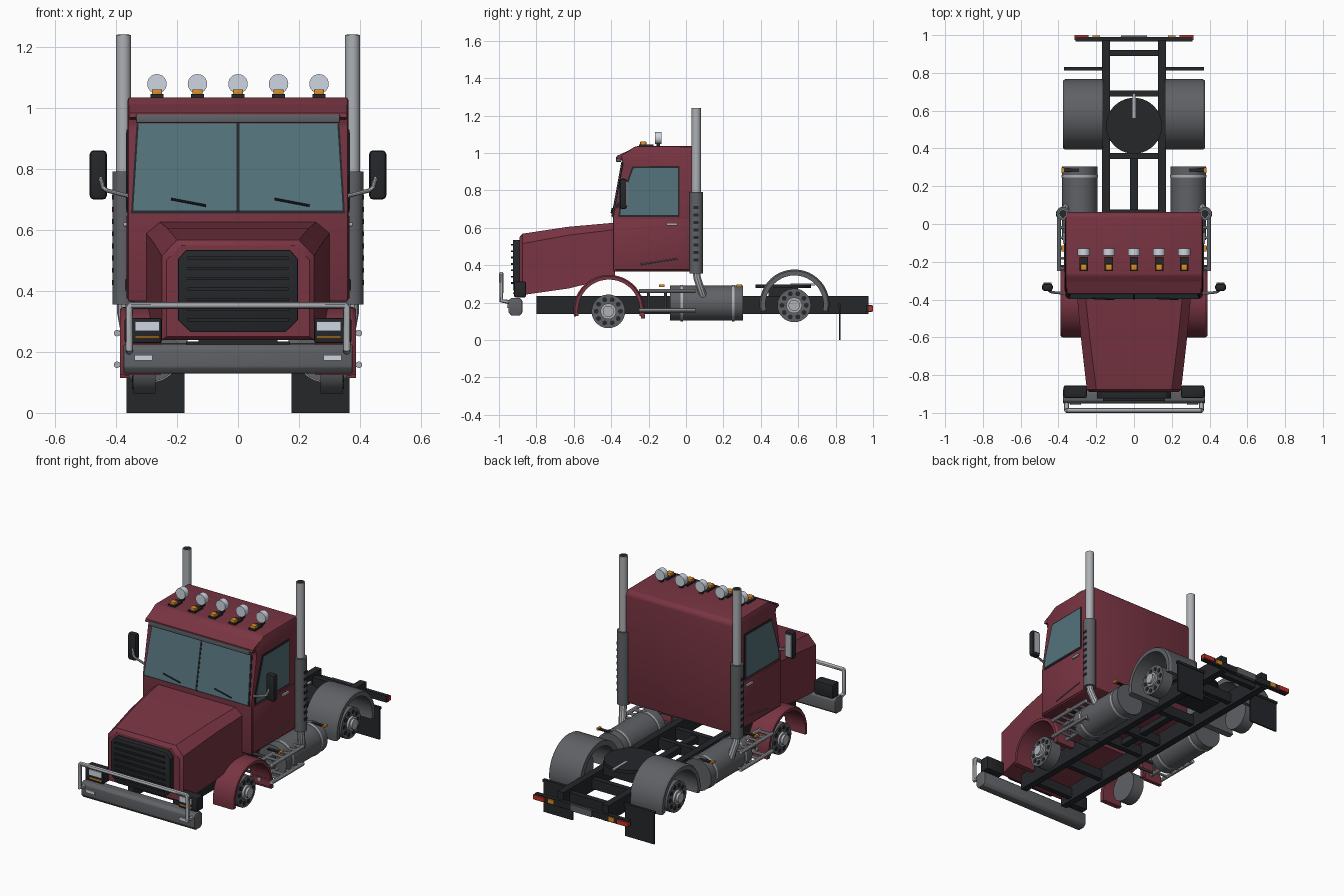
import bpy, bmesh, math
from mathutils import Vector, Matrix

if "Cube" in bpy.data.objects:
    bpy.data.objects.remove(bpy.data.objects["Cube"])

def material(name, rgb):
    m = bpy.data.materials.new(name)
    m.diffuse_color = (*rgb, 1)
    m.use_nodes = True
    m.node_tree.nodes["Principled BSDF"].inputs["Base Color"].default_value = m.diffuse_color
    return m

RED = material("red_paint", (0.19, 0.035, 0.055))
DARK = material("dark_plastic", (0.018, 0.02, 0.023))
STEEL = material("dull_steel", (0.115, 0.12, 0.13))
CHROME = material("bright_metal", (0.42, 0.44, 0.46))
GLASS = material("tinted_glass", (0.09, 0.17, 0.20))
LAMP = material("clear_lamp", (0.62, 0.67, 0.75))
AMBER = material("amber_lamp", (0.7, 0.27, 0.02))
TAIL = material("red_lamp", (0.5, 0.03, 0.02))

def finish(name, bm, mat, mirror=False, bevel=0, segs=2):
    bmesh.ops.recalc_face_normals(bm, faces=bm.faces[:])
    if bevel:
        bmesh.ops.bevel(bm, geom=bm.edges[:], offset=bevel, segments=segs,
                        profile=0.5, affect='EDGES', clamp_overlap=True)
    me = bpy.data.meshes.new(name)
    bm.to_mesh(me)
    bm.free()
    for p in me.polygons:
        p.use_smooth = True
    me.set_sharp_from_angle(angle=math.radians(32))
    me.materials.append(mat)
    ob = bpy.data.objects.new(name, me)
    bpy.context.collection.objects.link(ob)
    if mirror:
        ob.modifiers.new("mirror", 'MIRROR')
    return ob

def boxes(name, spans, mat, mirror=False, bevel=0):
    # each span is (x0, x1, y0, y1, z0, z1)
    bm = bmesh.new()
    for x0, x1, y0, y1, z0, z1 in spans:
        m = Matrix.Translation(((x0 + x1) / 2, (y0 + y1) / 2, (z0 + z1) / 2)) \
            @ Matrix.Diagonal((x1 - x0, y1 - y0, z1 - z0, 1))
        bmesh.ops.create_cube(bm, size=1, matrix=m)
    return finish(name, bm, mat, mirror, bevel)

def rods(name, spans, mat, mirror=False, n=24):
    # each span is (start, end, radius)
    bm = bmesh.new()
    for a, b, r in spans:
        a, b = Vector(a), Vector(b)
        d = b - a
        m = Matrix.Translation((a + b) / 2) @ d.to_track_quat('Z', 'Y').to_matrix().to_4x4()
        bmesh.ops.create_cone(bm, cap_ends=True, segments=n, radius1=r, radius2=r,
                              depth=d.length, matrix=m)
    return finish(name, bm, mat, mirror)

def loft(name, sections, mat, mirror=False, bevel=0):
    bm = bmesh.new()
    rings = [[bm.verts.new(p) for p in s] for s in sections]
    for a, b in zip(rings, rings[1:]):
        for i in range(len(a)):
            j = (i + 1) % len(a)
            bm.faces.new((a[i], a[j], b[j], b[i]))
    bm.faces.new(rings[0])
    bm.faces.new(rings[-1])
    return finish(name, bm, mat, mirror, bevel)

def prism(name, prof, x0, x1, mat, mirror=False, bevel=0):
    return loft(name, [[(x, y, z) for y, z in prof] for x in (x0, x1)], mat, mirror, bevel)

def arch(name, cy, cz, ro, ri, x0, x1, a0, a1, mat, n=24):
    secs = []
    for i in range(n + 1):
        a = math.radians(a0 + (a1 - a0) * i / n)
        c, s = math.cos(a), math.sin(a)
        secs.append([(x, cy + r * c, cz + r * s) for x, r in
                     ((x0, ri), (x1, ri), (x1, ro - 0.008), (x1 - 0.012, ro), (x0, ro))])
    return loft(name, secs, mat, True)

def tube(name, pts, r, mat, mirror=False):
    cu = bpy.data.curves.new(name, 'CURVE')
    cu.dimensions = '3D'
    cu.bevel_depth, cu.bevel_resolution, cu.use_fill_caps = r, 3, True
    sp = cu.splines.new('POLY')
    sp.points.add(len(pts) - 1)
    for p, q in zip(sp.points, pts):
        p.co = (*q, 1)
    tmp = bpy.data.objects.new(name + "_path", cu)
    bpy.context.collection.objects.link(tmp)
    dg = bpy.context.evaluated_depsgraph_get()
    me = bpy.data.meshes.new_from_object(tmp.evaluated_get(dg))
    bpy.data.objects.remove(tmp)
    bm = bmesh.new()
    bm.from_mesh(me)
    bpy.data.meshes.remove(me)
    return finish(name, bm, mat, mirror)

# chassis
boxes("frame_rail", [(0.128, 0.17, -0.8, 0.975, 0.14, 0.235)], DARK, True)
boxes("cross_members", [(-0.13, 0.13, y - 0.016, y + 0.016, 0.155, 0.215)
                        for y in (-0.72, -0.45, -0.1, 0.06, 0.36, 0.69, 0.905)], DARK)
boxes("drive_shaft", [(-0.02, 0.02, -0.1, 0.36, 0.17, 0.205)], DARK)
boxes("tail_bar", [(-0.31, 0.31, 0.965, 0.99, 0.15, 0.188)], DARK)
boxes("tail_lamp", [(0.24, 0.315, 0.975, 1.0, 0.156, 0.182)], TAIL, True)
boxes("tail_marker", [(0.18, 0.22, 0.98, 0.997, 0.156, 0.182)], AMBER, True)
boxes("plate_panel", [(-0.07, 0.07, 0.98, 0.997, 0.15, 0.188)], STEEL)
boxes("mud_flap", [(0.175, 0.366, 0.817, 0.826, 0.0, 0.19)], DARK, True)
boxes("mud_flap_hanger", [(0.165, 0.37, 0.812, 0.83, 0.18, 0.195)], DARK, True)

# coupling plate
rods("coupling_plate", [((0, 0.52, 0.278), (0, 0.52, 0.297), 0.148)], DARK, n=40)
boxes("coupling_mount", [(-0.13, 0.13, 0.44, 0.6, 0.2, 0.28)], DARK)
boxes("coupling_slot", [(-0.008, 0.008, 0.56, 0.69, 0.292, 0.301)], CHROME)

# wheel hubs
for nm, cy, cz in (("front", -0.415, 0.153), ("rear", 0.578, 0.185)):
    ring = [(cy + 0.065 * math.cos(i * math.pi / 5), cz + 0.065 * math.sin(i * math.pi / 5))
            for i in range(10)]
    rods(nm + "_hub", [((0.27, cy, cz), (0.345, cy, cz), 0.09)], STEEL, True, 32)
    rods(nm + "_hub_holes", [((0.335, y, z), (0.348, y, z), 0.013) for y, z in ring],
         DARK, True, 10)
    rods(nm + "_hub_cap", [((0.34, cy, cz), (0.358, cy, cz), 0.042),
                           ((0.35, cy, cz), (0.372, cy, cz), 0.03)], CHROME, True)

# fenders
arch("rear_fender", 0.58, 0.19, 0.187, 0.155, 0.165, 0.376, -12, 192, STEEL)
arch("front_fender", -0.412, 0.158, 0.19, 0.165, 0.255, 0.388, -10, 190, RED)
prism("front_fender_tail", [(-0.25, 0.175), (-0.225, 0.175), (-0.218, 0.115), (-0.24, 0.115)],
      0.27, 0.388, RED, True)

# hood
hood = []
for y, w, zb, zs, zt, c in ((-0.89, 0.235, 0.25, 0.5, 0.55, 0.05), (-0.875, 0.25, 0.24, 0.515, 0.568, 0.05),
                            (-0.63, 0.278, 0.275, 0.56, 0.605, 0.047),
                            (-0.38, 0.302, 0.335, 0.59, 0.627, 0.045)):
    hood.append([(-w, y, zb), (-w, y, zs), (-w + c, y, zt), (w - c, y, zt), (w, y, zs), (w, y, zb)])
loft("hood", hood, RED)

# grille with slats
g = [(0.155, 0.265), (0.197, 0.305), (0.197, 0.505), (0.17, 0.535)]
g += [(-x, z) for x, z in reversed(g)]
loft("grille", [[(x, y, z) for x, z in g] for y in (-0.88, -0.925)], DARK, bevel=0.004)
boxes("grille_slats", [(-0.165, 0.165, -0.936, -0.92, 0.3 + i * 0.034, 0.309 + i * 0.034)
                       for i in range(7)], DARK)

# bumper, headlamps, guard
b = [(-0.95, 0.15), (-0.95, 0.21), (-0.935, 0.225), (-0.89, 0.225), (-0.875, 0.21),
     (-0.875, 0.145), (-0.89, 0.13), (-0.935, 0.13)]
prism("bumper", b, -0.376, 0.376, STEEL, bevel=0.004)
boxes("fog_lamp", [(0.28, 0.34, -0.957, -0.945, 0.172, 0.19)], LAMP, True)
boxes("headlamp_housing", [(0.25, 0.372, -0.92, -0.855, 0.228, 0.312)], DARK, True, 0.008)
boxes("headlamp_lens", [(0.258, 0.338, -0.926, -0.91, 0.268, 0.3)], LAMP, True)
boxes("turn_signal", [(0.258, 0.338, -0.925, -0.91, 0.245, 0.253)], AMBER, True)
tube("guard_bar", [(-0.357, -0.93, 0.2), (-0.357, -0.987, 0.21), (-0.357, -0.987, 0.345),
                   (-0.35, -0.987, 0.353), (0.35, -0.987, 0.353), (0.357, -0.987, 0.345),
                   (0.357, -0.987, 0.21), (0.357, -0.93, 0.2)], 0.0125, CHROME)

# cab shell and roof visor
cab = [(-0.39, 0.365), (0.063, 0.365), (0.063, 1.015), (0.045, 1.036), (-0.27, 1.036),
       (-0.35, 0.985), (-0.338, 0.945), (-0.39, 0.66)]
prism("cab", cab, -0.362, 0.362, RED, bevel=0.009)
prism("sun_visor", [(-0.28, 1.025), (-0.368, 0.985), (-0.372, 0.97), (-0.33, 0.96)],
      -0.356, 0.356, RED)
boxes("visor_trim", [(-0.335, 0.335, -0.374, -0.345, 0.952, 0.98)], STEEL, bevel=0.004)

# windshield
def pane(name, x0b, x1b, x0t, x1t, zb, zt, out, mat, mirror=False):
    yy = lambda z: -0.39 + (z - 0.66) * 0.1825
    ring = lambda d: [(x0b, yy(zb) + d, zb), (x1b, yy(zb) + d, zb),
                      (x1t, yy(zt) + d, zt), (x0t, yy(zt) + d, zt)]
    loft(name, [ring(0.012), ring(-out)], mat, mirror)
pane("windshield_frame", -0.351, 0.351, -0.333, 0.333, 0.655, 0.955, 0.003, DARK)
pane("windshield", 0.005, 0.344, 0.005, 0.326, 0.664, 0.95, 0.007, GLASS, True)
pane("windshield_divider", -0.005, 0.005, -0.005, 0.005, 0.66, 0.952, 0.009, DARK)
for i, x in enumerate((-0.22, 0.12)):
    tube("wiper_%d" % (i + 1), [(x, -0.394, 0.702), (x + 0.115, -0.399, 0.68)], 0.004, DARK)

# doors
prism("door_panel", [(-0.38, 0.375), (0.02, 0.375), (0.02, 0.648), (-0.38, 0.648)],
      0.35, 0.366, RED, True, 0.003)
win = [(-0.352, 0.668), (-0.345, 0.73), (-0.282, 0.918), (-0.042, 0.92), (-0.042, 0.668)]
prism("side_window", win, 0.35, 0.368, GLASS, True)
prism("side_window_frame", [(-0.362, 0.658), (-0.355, 0.735), (-0.288, 0.928), (-0.034, 0.93),
                            (-0.034, 0.658)], 0.35, 0.3655, DARK, True)
boxes("door_handle", [(0.36, 0.376, -0.105, -0.045, 0.612, 0.626)], CHROME, True, 0.003)
tube("door_trim", [(0.367, -0.25, 0.403), (0.367, -0.045, 0.435)], 0.004, STEEL, True)

# mirrors
boxes("side_mirror", [(0.43, 0.487, -0.355, -0.315, 0.7, 0.862)], DARK, True, 0.014)
boxes("mirror_glass", [(0.438, 0.479, -0.318, -0.311, 0.715, 0.847)], CHROME, True)
tube("mirror_arm", [(0.455, -0.345, 0.785), (0.443, -0.358, 0.74), (0.43, -0.362, 0.73),
                    (0.36, -0.368, 0.712)], 0.007, CHROME, True)

# roof lamps
xs = [i * 0.133 for i in range(-2, 3)]
rods("roof_lamps", [((x, -0.166, 1.08), (x, -0.13, 1.08), 0.032) for x in xs], LAMP)
boxes("roof_lamp_feet", [(x - 0.01, x + 0.01, -0.158, -0.138, 1.03, 1.055) for x in xs], DARK)
boxes("marker_bases", [(x - 0.022, x + 0.022, -0.25, -0.175, 1.03, 1.046) for x in xs], DARK)
boxes("marker_lamps", [(x - 0.017, x + 0.017, -0.245, -0.212, 1.04, 1.062) for x in xs],
      AMBER, bevel=0.004)

# exhaust stacks
rods("exhaust_pipe", [((0.376, 0.055, 0.78), (0.376, 0.055, 1.24), 0.0245)], CHROME, True)
rods("exhaust_opening", [((0.376, 0.055, 1.23), (0.376, 0.055, 1.2412), 0.02)], DARK, True)
rods("exhaust_muffler", [((0.376, 0.055, 0.355), (0.376, 0.055, 0.792), 0.036)], STEEL, True)
boxes("muffler_slots", [(0.4, 0.4135, 0.04, 0.066, 0.42 + i * 0.04, 0.436 + i * 0.04)
                        for i in range(8)], DARK, True)
tube("exhaust_elbow", [(0.376, 0.055, 0.37), (0.376, 0.06, 0.33), (0.36, 0.09, 0.24),
                       (0.33, 0.1, 0.2)], 0.021, CHROME, True)

# fuel tanks
rods("fuel_tank", [((0.287, -0.085, 0.197), (0.287, 0.305, 0.197), 0.094)], STEEL, True, 32)
rods("tank_straps", [((0.287, y, 0.197), (0.287, y + 0.014, 0.197), 0.0975)
                     for y in (-0.03, 0.245)], CHROME, True, 32)
boxes("side_markers", [(0.37, 0.385, y, y + 0.03, 0.284, 0.296) for y in (-0.145, 0.27)],
      AMBER, True)
boxes("side_marker_mounts", [(0.29, 0.372, y, y + 0.02, 0.284, 0.291) for y in (-0.14, 0.275)],
      DARK, True)

# cab steps
for nm, z in (("upper_step", 0.262), ("lower_step", 0.158)):
    rods(nm, [((x, -0.25, z), (x, 0.05, z), 0.011) for x in (0.315, 0.397)]
         + [((0.315, -0.235 + i * 0.054, z), (0.397, -0.235 + i * 0.054, z), 0.008)
            for i in range(6)], CHROME, True, 10)
rods("step_brackets", [((0.16, y, z), (0.32, y, z), 0.008) for y in (-0.2, -0.11)
                       for z in (0.222, 0.158)]
     + [((0.315, y, 0.158), (0.315, y, 0.262), 0.008) for y in (-0.2, -0.11)], STEEL, True, 10)
